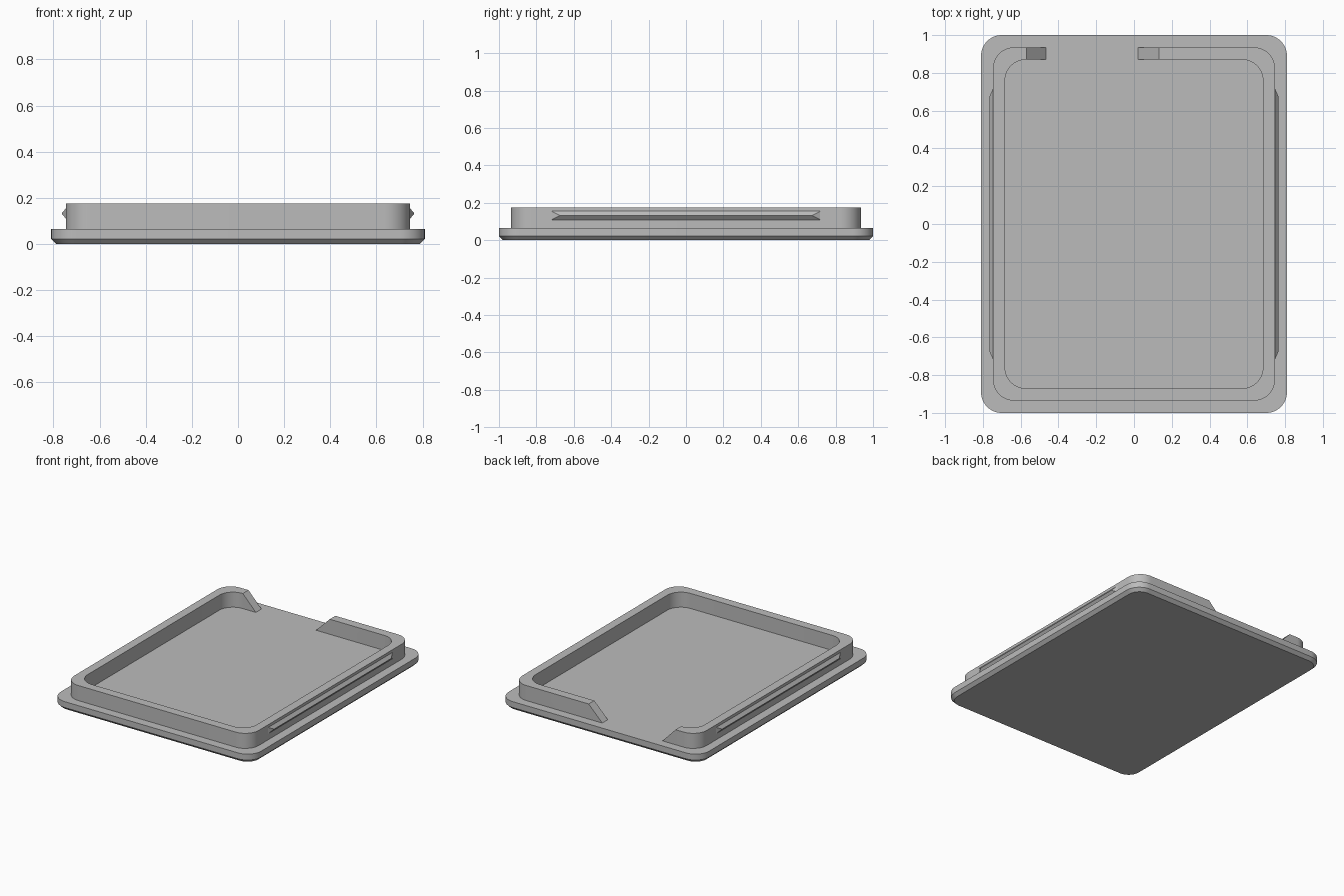
import bpy, bmesh, math

cube = bpy.data.objects.get("Cube")
if cube:
    bpy.data.objects.remove(cube, do_unlink=True)

BASE_TOP, RIM_TOP, CHAMFER = 0.065, 0.175, 0.022
RADIUS, SEGMENTS = 0.11, 12

grey = bpy.data.materials.new("plain grey")
grey.use_nodes = True
colour = (0.5, 0.5, 0.5, 1)
grey.diffuse_color = colour
grey.node_tree.nodes["Principled BSDF"].inputs["Base Color"].default_value = colour


def rounded_rect(hx, hy, r):
    """Counter-clockwise outline that starts and ends on the back edge."""
    pts = []
    for sx, sy, start in ((-1, 1, 90), (-1, -1, 180), (1, -1, 270), (1, 1, 0)):
        for i in range(SEGMENTS + 1):
            a = math.radians(start + 90 * i / SEGMENTS)
            pts.append((sx * (hx - r) + r * math.cos(a), sy * (hy - r) + r * math.sin(a)))
    return pts


def finish(name, bm):
    bmesh.ops.recalc_face_normals(bm, faces=bm.faces)
    mesh = bpy.data.meshes.new(name)
    bm.to_mesh(mesh)
    bm.free()
    mesh.materials.append(grey)
    obj = bpy.data.objects.new(name, mesh)
    bpy.context.collection.objects.link(obj)
    bpy.ops.object.select_all(action="DESELECT")
    obj.select_set(True)
    bpy.context.view_layer.objects.active = obj
    bpy.ops.object.shade_smooth_by_angle(angle=math.radians(25))
    return obj


def loft(name, rings, closed):
    """Skin matching rings; closed joins last ring to first, otherwise cap both."""
    bm = bmesh.new()
    loops = [[bm.verts.new(p) for p in ring] for ring in rings]
    pairs = list(zip(loops, loops[1:]))
    if closed:
        pairs.append((loops[-1], loops[0]))
    for a, b in pairs:
        for i in range(len(a)):
            j = (i + 1) % len(a)
            bm.faces.new((a[i], a[j], b[j], b[i]))
    if not closed:
        bm.faces.new(loops[0])
        bm.faces.new(loops[-1])
    return finish(name, bm)


# Base plate with a chamfered lower edge
sections = ((CHAMFER, 0), (0, CHAMFER), (0, BASE_TOP))
loft("base_plate", [[(x, y, z) for x, y in rounded_rect(0.81 - d, 1 - d, RADIUS - d)]
                    for d, z in sections], closed=False)

# Raised rim: a C-shaped wall with sloped ends at the back opening
outer = rounded_rect(0.746, 0.935, RADIUS)
inner = rounded_rect(0.683, 0.87, RADIUS)


def rim_end(bottom_x, top_x):
    yo, yi = 0.935, 0.87
    return [(bottom_x, yo, BASE_TOP), (top_x, yo, RIM_TOP),
            (top_x, yi, RIM_TOP), (bottom_x, yi, BASE_TOP)]


rings = [rim_end(-0.465, -0.57)]
for o, i in zip(outer, inner):
    rings.append([(*o, BASE_TOP), (*o, RIM_TOP), (*i, RIM_TOP), (*i, BASE_TOP)])
rings.append(rim_end(0.022, 0.132))
loft("rim", rings, closed=False)

# Snap ridges along both sides, tapered at the ends
for side, name in ((1, "left_snap_ridge"), (-1, "right_snap_ridge")):
    ends = [[(side * 0.745, y * 0.72, 0.108), (side * 0.765, y * 0.675, 0.132),
             (side * 0.745, y * 0.72, 0.156)] for y in (-1, 1)]
    loft(name, ends, closed=False)
